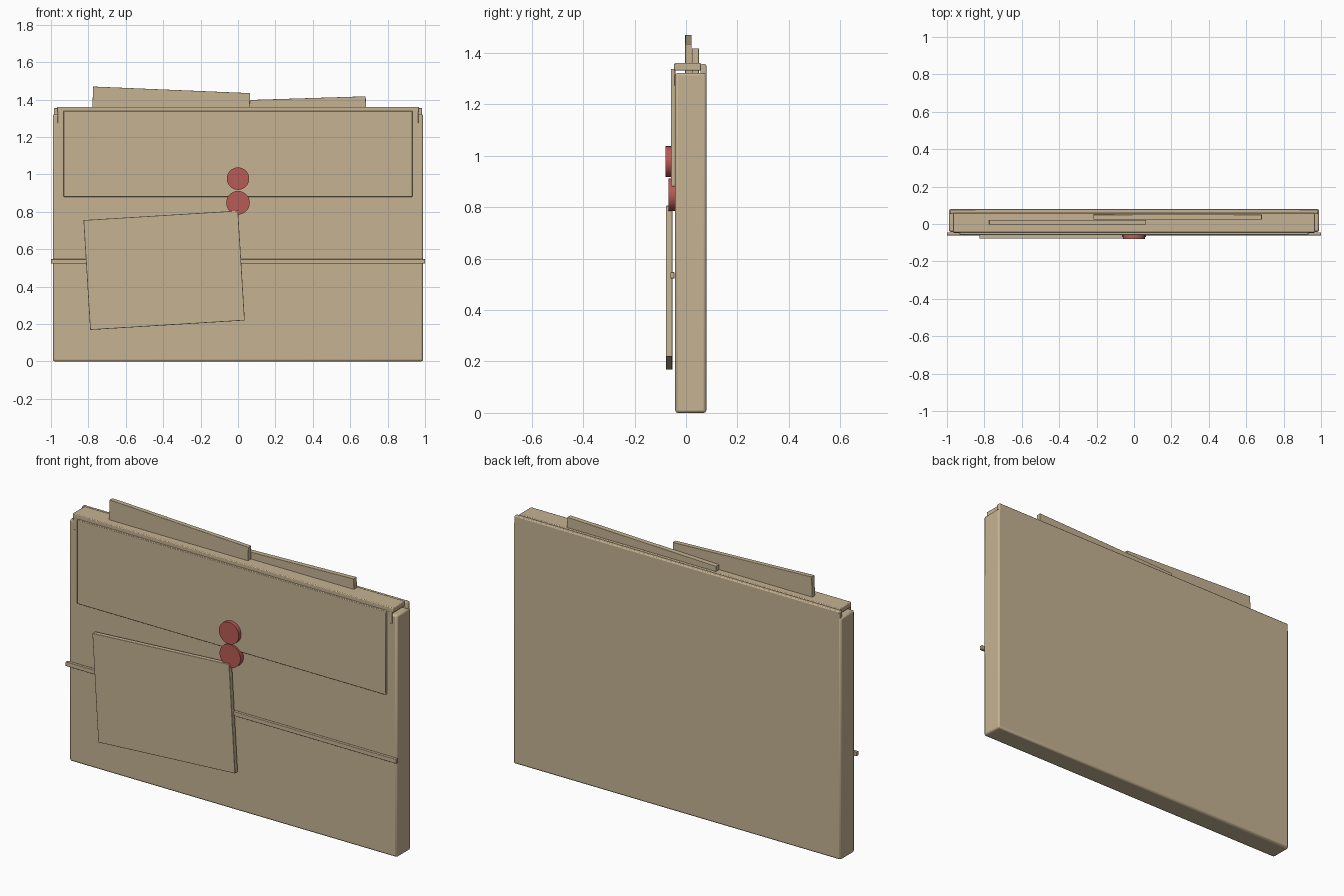
import bpy
import math

cube = bpy.data.objects.get("Cube")
if cube:
    bpy.data.objects.remove(cube, do_unlink=True)


def make_material(name, rgb):
    mat = bpy.data.materials.new(name)
    mat.use_nodes = True
    mat.diffuse_color = (*rgb, 1)
    bsdf = mat.node_tree.nodes["Principled BSDF"]
    bsdf.inputs["Base Color"].default_value = (*rgb, 1)
    bsdf.inputs["Roughness"].default_value = 0.8
    return mat


tan = make_material("tan_card", (0.56, 0.45, 0.29))
red = make_material("red_button", (0.48, 0.105, 0.09))


def finish(obj, name, mat, bevel, segments=2):
    obj.name = name
    obj.data.materials.append(mat)
    if bevel:
        mod = obj.modifiers.new("Rounded edges", "BEVEL")
        mod.width = bevel
        mod.segments = segments
        mod.limit_method = "ANGLE"
    bpy.ops.object.shade_smooth_by_angle(angle=math.radians(30))
    return obj


def box(name, x, y, z, bevel=0.003, tilt=0):
    """Box between (min, max) pairs, tilted in the front plane in degrees."""
    centre = [(a + b) / 2 for a, b in (x, y, z)]
    bpy.ops.mesh.primitive_cube_add(size=1, location=centre)
    obj = bpy.context.object
    obj.scale = [b - a for a, b in (x, y, z)]
    bpy.ops.object.transform_apply(location=False, rotation=False, scale=True)
    obj.rotation_euler.y = math.radians(-tilt)
    return finish(obj, name, tan, bevel)


def disc(name, radius, y, z):
    bpy.ops.mesh.primitive_cylinder_add(
        vertices=32, radius=radius, depth=y[1] - y[0],
        location=(0, sum(y) / 2, z), rotation=(math.pi / 2, 0, 0))
    return finish(bpy.context.object, name, red, 0)


# Folder body, raised back panel and top cover
box("folder_body", (-0.99, 0.99), (-0.042, 0.079), (0, 1.322), 0.01)
box("back_panel", (-0.984, 0.984), (0.056, 0.079), (1.2, 1.356), 0.005)
box("top_cover", (-0.968, 0.968), (-0.046, 0.059), (1.331, 1.36), 0.004)

# Front flap with its hinge tabs at both ends
box("front_flap", (-0.933, 0.933), (-0.058, -0.042), (0.88, 1.338))
for side, label in ((1, "left"), (-1, "right")):
    ends = sorted((side * 0.92, side * 0.964))
    box(f"{label}_hinge_tab", ends, (-0.047, -0.04), (1.274, 1.336), 0.001)

# Band across the front
box("front_band", (-1, 1), (-0.061, -0.045), (0.523, 0.547), 0.002)

# Loose sheet on the front
box("front_sheet", (-0.809, 0.019), (-0.078, -0.053), (0.193, 0.781), 0.002, 3.5)

# Sheets sticking out of the top
box("tall_sheet", (-0.785, 0.055), (-0.003, 0.022), (0.95, 1.452), 0.001, -2.4)
box("short_sheet", (-0.21, 0.69), (0.023, 0.05), (0.95, 1.403), 0.001, 1.8)

# Button pair of the clasp
disc("upper_button", 0.06, (-0.079, -0.056), 0.977)
disc("lower_button", 0.063, (-0.069, -0.042), 0.848)
